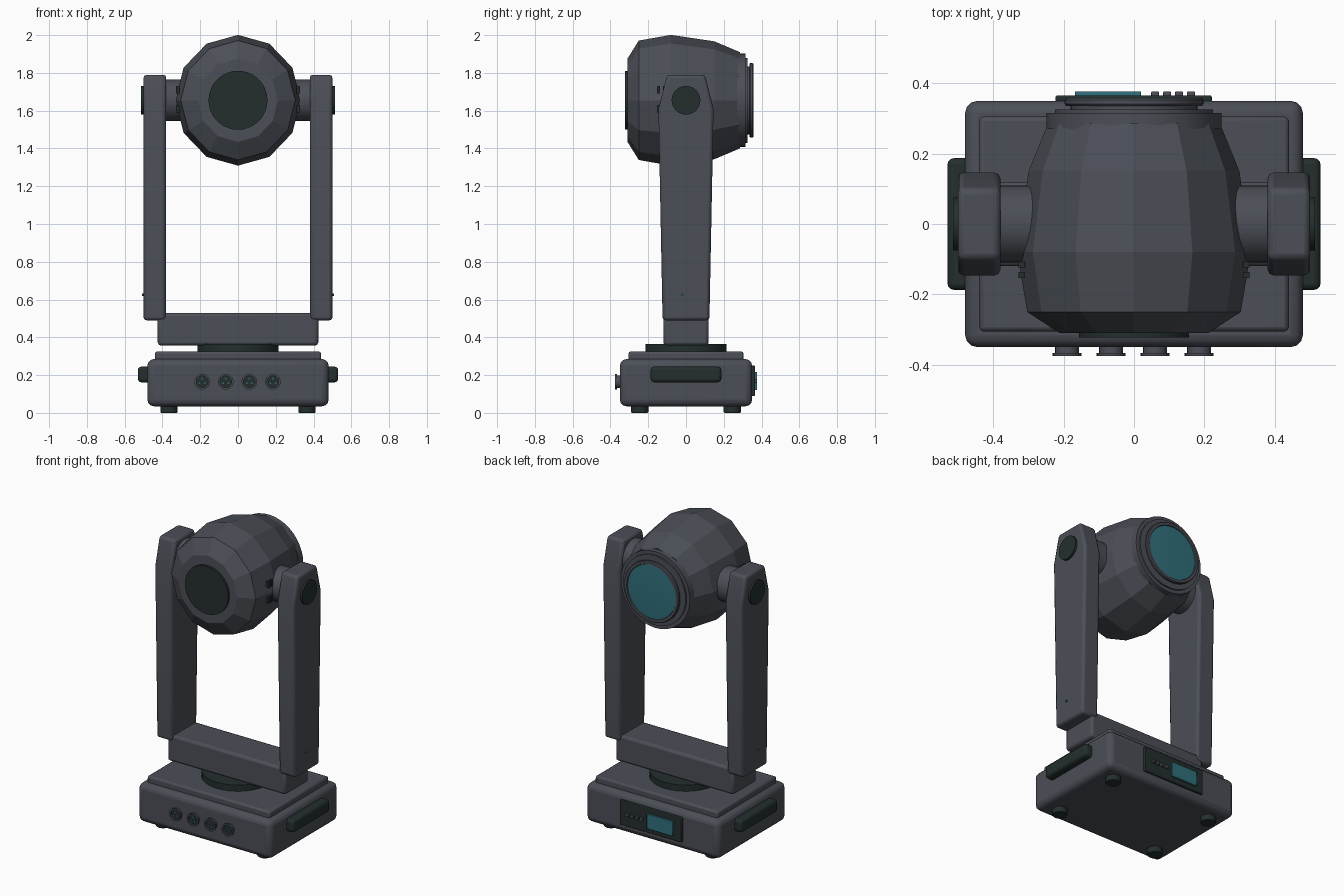
import bpy, bmesh, math
from mathutils import Matrix, Vector

if "Cube" in bpy.data.objects:
    bpy.data.objects.remove(bpy.data.objects["Cube"])


def material(name, rgb):
    m = bpy.data.materials.new(name)
    m.diffuse_color = (*rgb, 1)
    m.use_nodes = True
    m.node_tree.nodes["Principled BSDF"].inputs["Base Color"].default_value = m.diffuse_color
    return m


GREY = material("slate grey", (0.07, 0.077, 0.094))
DARK = material("dark green black", (0.017, 0.028, 0.027))
TEAL = material("teal glass", (0.03, 0.16, 0.20))


def finish(name, bm, mat, bevel=0, segs=2, smooth=True):
    bmesh.ops.recalc_face_normals(bm, faces=bm.faces)
    me = bpy.data.meshes.new(name)
    bm.to_mesh(me)
    bm.free()
    me.materials.append(mat)
    ob = bpy.data.objects.new(name, me)
    bpy.context.collection.objects.link(ob)
    if bevel:
        mod = ob.modifiers.new("bevel", 'BEVEL')
        mod.width, mod.segments = bevel, segs
    if smooth:
        bpy.ops.object.select_all(action='DESELECT')
        ob.select_set(True)
        bpy.context.view_layer.objects.active = ob
        bpy.ops.object.shade_smooth_by_angle(angle=math.radians(30))
    return ob


def box(name, lo, hi, mat, bevel=0, segs=2):
    bm = bmesh.new()
    lo, hi = Vector(lo), Vector(hi)
    bmesh.ops.create_cube(bm, size=1, matrix=Matrix.Translation((lo + hi) / 2)
                          @ Matrix.Diagonal((*(hi - lo), 1)))
    return finish(name, bm, mat, bevel, segs)


def lathe(name, centre, axis, rings, mat, n=32, squash=1, smooth=True):
    """Closed turned solid; rings are (distance along axis, radius)."""
    bm = bmesh.new()
    loops = []
    for d, r in rings:
        loop = []
        for i in range(n):
            a = 2 * math.pi * i / n
            u, v = r * math.sin(a) * squash, r * math.cos(a)
            p = {'x': (d, u, v), 'y': (u, d, v), 'z': (u, v, d)}[axis]
            loop.append(bm.verts.new(Vector(p) + Vector(centre)))
        loops.append(loop)
    for a, b in zip(loops, loops[1:]):
        for i in range(n):
            j = (i + 1) % n
            bm.faces.new((a[i], a[j], b[j], b[i]))
    bm.faces.new(loops[0])
    bm.faces.new(loops[-1])
    return finish(name, bm, mat, smooth=smooth)


def extrude_x(name, profile, x0, x1, mat, bevel):
    bm = bmesh.new()
    a = [bm.verts.new((x0, y, z)) for y, z in profile]
    b = [bm.verts.new((x1, y, z)) for y, z in profile]
    bm.faces.new(a)
    bm.faces.new(b)
    for i in range(len(a)):
        j = (i + 1) % len(a)
        bm.faces.new((a[i], a[j], b[j], b[i]))
    return finish(name, bm, mat, bevel)


# Base with raised lid, feet and turntable
box("base", (-.48, -.35, .035), (.48, .35, .285), GREY, .035, 3)
box("base_lid", (-.44, -.305, .27), (.44, .305, .325), GREY, .012)
for sx in (-1, 1):
    for sy in (-1, 1):
        lathe("foot", (sx * .365, sy * .245, 0), 'z', [(0, .042), (.006, .046), (.04, .046)], DARK, 20)
lathe("turntable", (0, 0, 0), 'z', [(.32, .215), (.365, .215)], DARK, 40)

# Yoke
box("yoke_crossbar", (-.425, -.12, .357), (.425, .12, .53), GREY, .016)
ARM = [(-.124, .49), (.124, .49), (.146, 1.61), (.10, 1.79), (-.10, 1.79), (-.146, 1.61)]
PIVOT = 1.655
for s in (-1, 1):
    extrude_x("yoke_arm", ARM, s * .38, s * .50, GREY, .016)
    lathe("pivot_cap", (0, 0, PIVOT), 'x', [(s * .49, .076), (s * .514, .076)], DARK)
    lathe("axle", (0, 0, PIVOT), 'x', [(s * .27, .11), (s * .39, .11)], GREY)
    lathe("arm_lamp", (0, -.02, .625), 'x', [(s * .49, .007), (s * .508, .007)], TEAL, 10)
    box("side_handle", (min(s * .46, s * .53), -.187, .162),
        (max(s * .46, s * .53), .187, .245), DARK, .018, 3)
    # Cooling slots beside the axle
    for y in (-.145, -.115):
        for z in (1.61, 1.71):
            box("cooling_slot", (min(s * .31, s * .328), y - .008, z - .02),
                (max(s * .31, s * .328), y + .008, z + .02), DARK)

# Faceted head
lathe("head", (0, 0, PIVOT), 'y',
      [(-.31, .22), (-.25, .316), (-.08, .346), (.15, .312), (.285, .255)],
      GREY, 12, .96, False)
lathe("front_cover", (0, 0, PIVOT), 'y', [(-.30, .156), (-.323, .156)], DARK, 36)
lathe("head_collar", (0, 0, PIVOT), 'y',
      [(.27, .248), (.315, .248), (.315, .225), (.325, .225), (.325, .15)], GREY, 40)
lathe("lens_ring", (0, 0, PIVOT), 'y',
      [(.31, .18), (.335, .18), (.335, .192), (.341, .197), (.352, .197), (.358, .192),
       (.358, .176), (.345, .172)], GREY, 40)
lathe("lens", (0, 0, PIVOT), 'y', [(.34, .173), (.352, .173), (.355, .12)], TEAL, 40)

# Control panel on the back
box("control_panel", (-.223, .34, .09), (.221, .365, .25), DARK, .004)
box("screen", (-.168, .355, .12), (.02, .377, .217), TEAL, .003)
for i in range(4):
    x = .06 + i * .034
    box("button", (x - .011, .355, .158), (x + .011, .377, .180), GREY, .003)

# Round sockets on the front
for i in range(4):
    x = -.19 + i * .125
    lathe("socket", (x, 0, .165), 'y',
          [(-.34, .034), (-.366, .034), (-.366, .041), (-.375, .041), (-.375, .031),
           (-.362, .031)], GREY, 24)
    lathe("socket_face", (x, 0, .165), 'y', [(-.35, .031), (-.366, .031)], DARK, 24)
    for k in range(3):
        a = math.radians(90 + 120 * k)
        lathe("socket_pin", (x + .016 * math.cos(a), 0, .165 + .016 * math.sin(a)), 'y',
              [(-.36, .005), (-.372, .005)], TEAL, 8)
